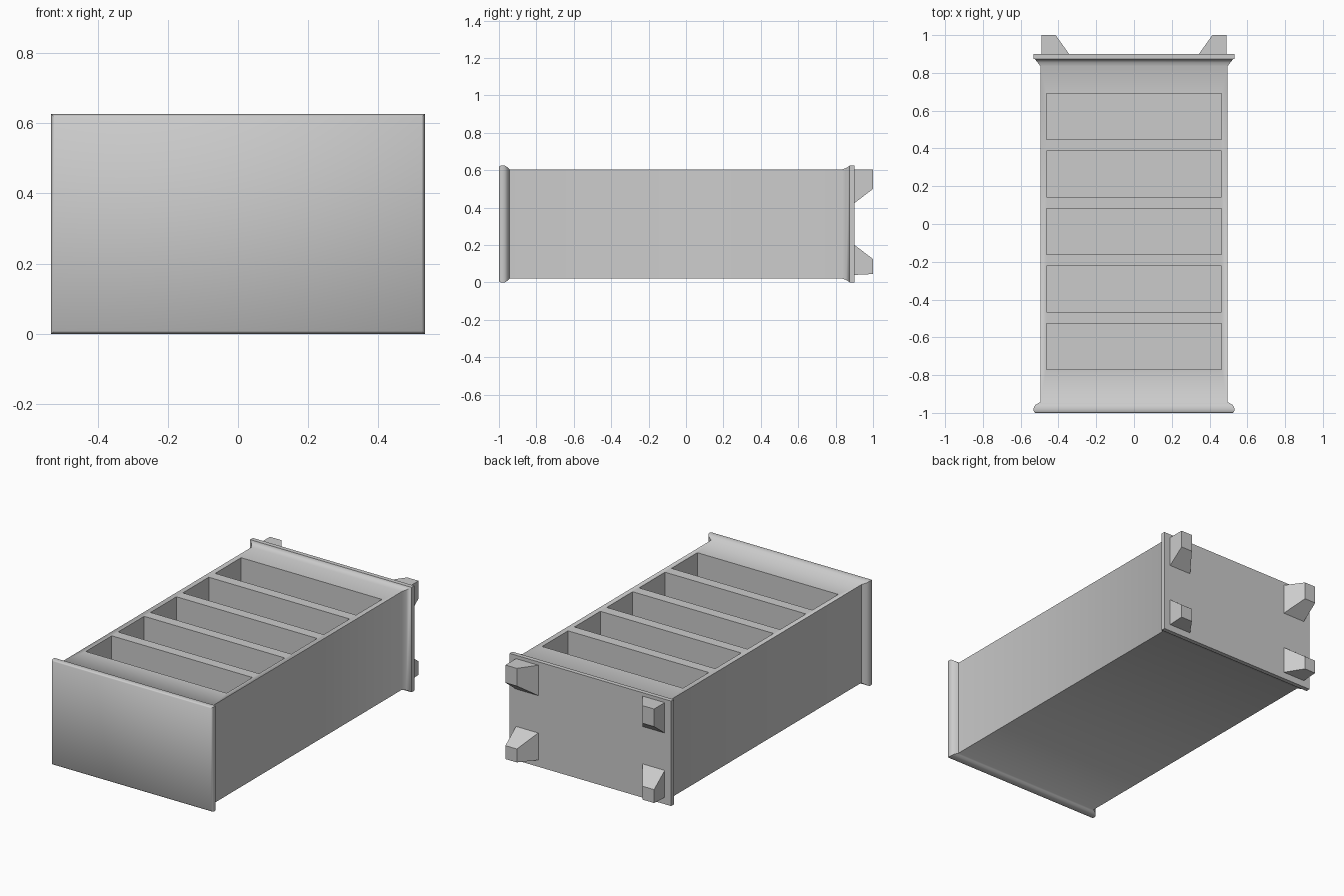
import bpy, bmesh

if "Cube" in bpy.data.objects:
    bpy.data.objects.remove(bpy.data.objects["Cube"])

CZ = 0.3125


def make_object(name, bm):
    bmesh.ops.recalc_face_normals(bm, faces=bm.faces)
    mesh = bpy.data.meshes.new(name)
    bm.to_mesh(mesh)
    bm.free()
    obj = bpy.data.objects.new(name, mesh)
    bpy.context.collection.objects.link(obj)
    return obj


def loft(bm, rings):
    """Join rectangles (y, x0, x1, z0, z1) along y into a closed solid."""
    loops = [[bm.verts.new(p) for p in ((x0, y, z0), (x1, y, z0), (x1, y, z1), (x0, y, z1))]
             for y, x0, x1, z0, z1 in rings]
    for a, b in zip(loops, loops[1:]):
        for i in range(4):
            j = (i + 1) % 4
            bm.faces.new((a[i], a[j], b[j], b[i]))
    bm.faces.new(loops[0])
    bm.faces.new(loops[-1])


# Cabinet carcass with rounded top board and flared base: (y, half width, half height)
profile = [(-1.0, 0.523, 0.305), (-0.994, 0.53, 0.311), (-0.982, 0.532, 0.3125),
           (-0.968, 0.53, 0.3115), (-0.957, 0.521, 0.305), (-0.949, 0.507, 0.298),
           (-0.943, 0.495, 0.2925), (0.835, 0.495, 0.2925), (0.855, 0.51, 0.299),
           (0.872, 0.524, 0.309), (0.874, 0.532, 0.3125), (0.9, 0.532, 0.3125)]
bm = bmesh.new()
loft(bm, [(y, -w, w, CZ - h, CZ + h) for y, w, h in profile])
cabinet = make_object("cabinet", bm)

# Five shelf compartments cut into the open side
bm = bmesh.new()
for i in range(5):
    y = -0.648 + i * 0.3045
    loft(bm, [(y - 0.122, -0.464, 0.464, 0.05, 0.8), (y + 0.122, -0.464, 0.464, 0.05, 0.8)])
cutter = make_object("compartment_cutter", bm)
cutter.hide_render = True
mod = cabinet.modifiers.new("compartments", 'BOOLEAN')
mod.operation = 'DIFFERENCE'
mod.solver = 'EXACT'
mod.object = cutter
bpy.context.view_layer.objects.active = cabinet
bpy.ops.object.modifier_apply(modifier=mod.name)
bpy.data.objects.remove(cutter, do_unlink=True)

# Four tapered feet at the corners of the base
for sx, side in ((-1, "left"), (1, "right")):
    for top, level in ((False, "rear"), (True, "front")):
        rings = []
        for y, x_in, z_out, z_in in ((0.895, 0.34, 0.04, 0.205), (1.0, 0.415, 0.045, 0.125)):
            xs = sorted((sx * x_in, sx * 0.49))
            zs = (2 * CZ - z_in, 0.605) if top else (z_out, z_in)
            rings.append((y, *xs, *zs))
        bm = bmesh.new()
        loft(bm, rings)
        make_object(f"foot_{side}_{level}", bm)

# Soften the curved mouldings, keep board edges crisp
bpy.ops.object.select_all(action='DESELECT')
cabinet.select_set(True)
bpy.ops.object.shade_smooth_by_angle(angle=0.87)
